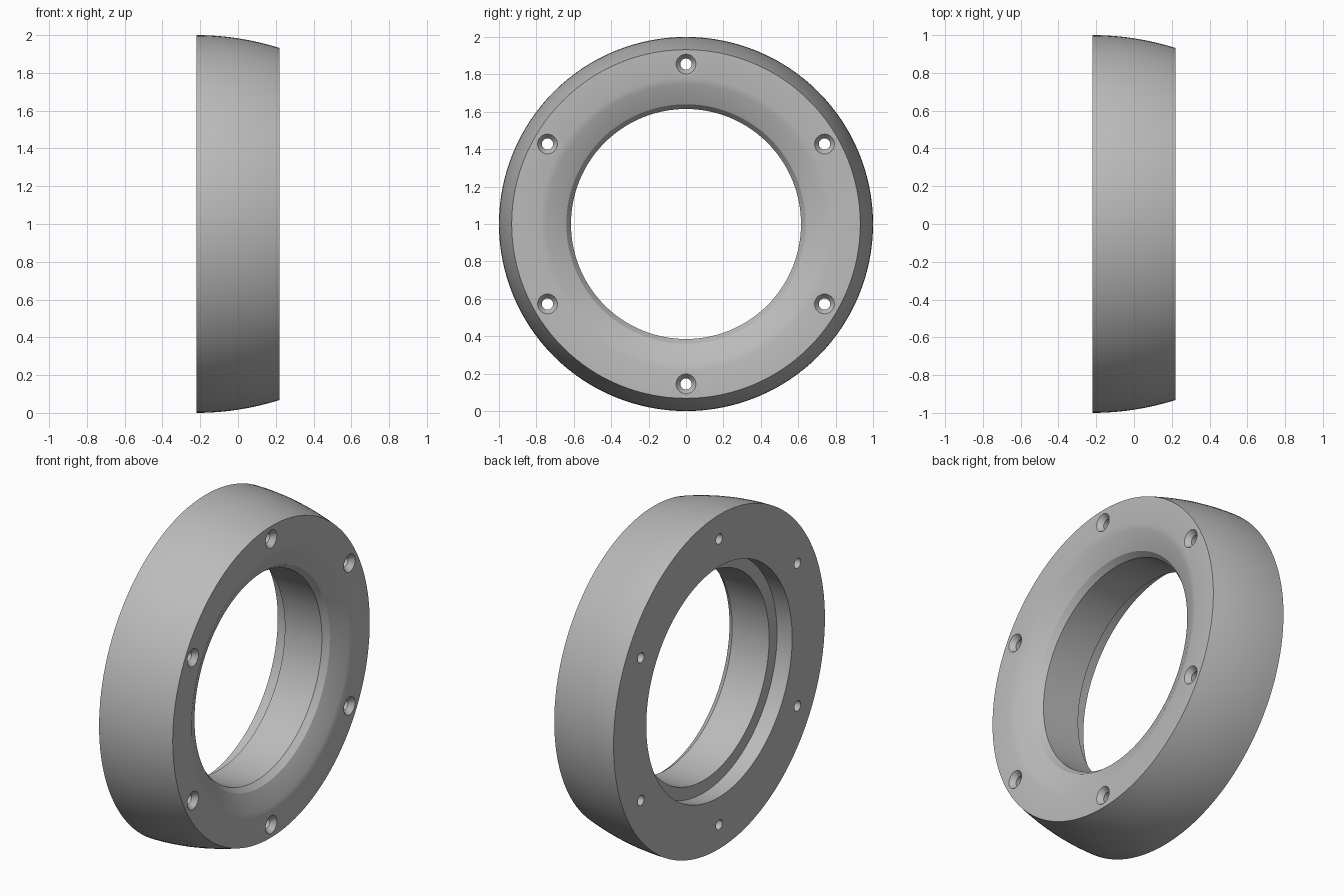
import bpy, bmesh
from math import cos, sin, pi, radians

cube = bpy.data.objects.get("Cube")
if cube:
    bpy.data.objects.remove(cube, do_unlink=True)

grey = bpy.data.materials.new("grey metal")
grey.use_nodes = True
colour = (0.5, 0.5, 0.5, 1)
grey.diffuse_color = colour
grey.node_tree.nodes["Principled BSDF"].inputs["Base Color"].default_value = colour

HALF = 0.22


def lathe(name, profile, sides, y=0, z=1):
    """Revolve a closed (x, radius) profile about an axis parallel to x."""
    bm = bmesh.new()
    rings = []
    for i in range(sides):
        a = 2 * pi * i / sides
        rings.append([bm.verts.new((x, y + r * cos(a), z + r * sin(a))) for x, r in profile])
    n = len(profile)
    for i in range(sides):
        a, b = rings[i], rings[(i + 1) % sides]
        for j in range(n):
            k = (j + 1) % n
            bm.faces.new((a[j], a[k], b[k], b[j]))
    bmesh.ops.remove_doubles(bm, verts=bm.verts, dist=1e-5)
    bmesh.ops.recalc_face_normals(bm, faces=bm.faces)
    mesh = bpy.data.meshes.new(name)
    bm.to_mesh(mesh)
    bm.free()
    mesh.materials.append(grey)
    obj = bpy.data.objects.new(name, mesh)
    bpy.context.collection.objects.link(obj)
    return obj


# Crowned outer wall, widest at the back
steps = 12
crown = [(-HALF + 2 * HALF * i / steps, 1 - 0.068 * (i / steps) ** 2) for i in range(steps + 1)]
# Flared front mouth, bore, and stepped recess in the back
inside = [(HALF, 0.78), (0.212, 0.745), (0.16, 0.64), (0.125, 0.615),
          (-0.12, 0.615), (-0.12, 0.69), (-HALF, 0.69)]
ring = lathe("ring", crown + inside, 128)

# Six countersunk screw holes
cutters = []
for i in range(6):
    a = radians(90 + 60 * i)
    hole = [(-0.3, 0), (-0.3, 0.03), (HALF - 0.03, 0.03), (HALF, 0.053), (0.3, 0.053), (0.3, 0)]
    cutter = lathe("screw_hole_cutter", hole, 32, 0.855 * cos(a), 1 + 0.855 * sin(a))
    cutter.hide_render = True
    cutters.append(cutter)
    mod = ring.modifiers.new("screw hole", "BOOLEAN")
    mod.operation = "DIFFERENCE"
    mod.solver = "EXACT"
    mod.object = cutter

bpy.ops.object.select_all(action="DESELECT")
ring.select_set(True)
bpy.context.view_layer.objects.active = ring
for mod in list(ring.modifiers):
    bpy.ops.object.modifier_apply(modifier=mod.name)
for cutter in cutters:
    bpy.data.objects.remove(cutter, do_unlink=True)
bpy.ops.object.shade_smooth_by_angle(angle=radians(25))
